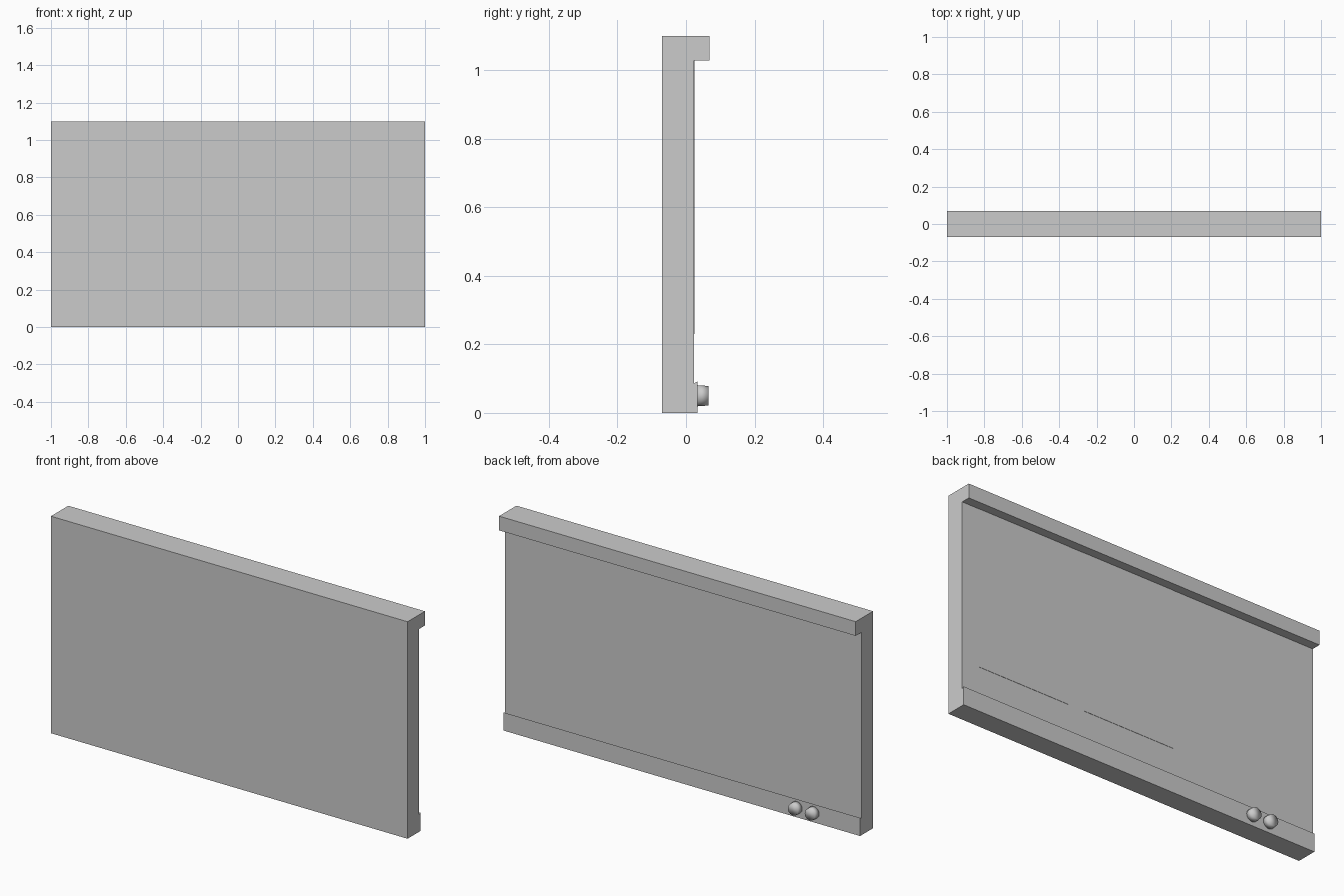
import bpy, bmesh
from math import radians
from mathutils import Matrix, Vector

if "Cube" in bpy.data.objects:
    bpy.data.objects.remove(bpy.data.objects["Cube"])


def make_object(name, bm):
    bmesh.ops.recalc_face_normals(bm, faces=bm.faces)
    mesh = bpy.data.meshes.new(name)
    bm.to_mesh(mesh)
    bm.free()
    obj = bpy.data.objects.new(name, mesh)
    bpy.context.collection.objects.link(obj)
    return obj


def extrude_profile(name, profile, x0, x1):
    """Extrude a (y, z) outline along x."""
    bm = bmesh.new()
    face = bm.faces.new([bm.verts.new((x0, y, z)) for y, z in profile])
    ext = bmesh.ops.extrude_face_region(bm, geom=[face])
    verts = [v for v in ext["geom"] if isinstance(v, bmesh.types.BMVert)]
    bmesh.ops.translate(bm, verts=verts, vec=Vector((x1 - x0, 0, 0)))
    return make_object(name, bm)


# Wall slab with overhanging top rail and shallow bottom rail at the back
BACK = 0.0235
extrude_profile("wall_body", [
    (-0.07, 0), (0.034, 0), (0.034, 0.092), (BACK, 0.086),
    (BACK, 1.028), (0.069, 1.028), (0.069, 1.10), (-0.07, 1.10)], -1, 1)

# Two thin rear panels hanging from the top rail
for i, x0 in enumerate((-0.205, 0.395)):
    extrude_profile(f"rear_panel_{i + 1}", [
        (BACK - 0.005, 0.23), (0.025, 0.23),
        (0.0245, 1.028), (BACK - 0.005, 1.028)], x0, x0 + 0.51)

# Pair of softly shaded round knobs on the bottom rail
for i, x in enumerate((-0.645, -0.74)):
    bm = bmesh.new()
    place = Matrix.Translation((x, 0.0475, 0.05)) @ Matrix.Rotation(radians(-90), 4, "X")
    bmesh.ops.create_cone(bm, cap_ends=True, segments=32, radius1=0.031,
                          radius2=0.0285, depth=0.035, matrix=place)
    knob = make_object(f"knob_{i + 1}", bm)
    for p in knob.data.polygons:
        p.use_smooth = True
